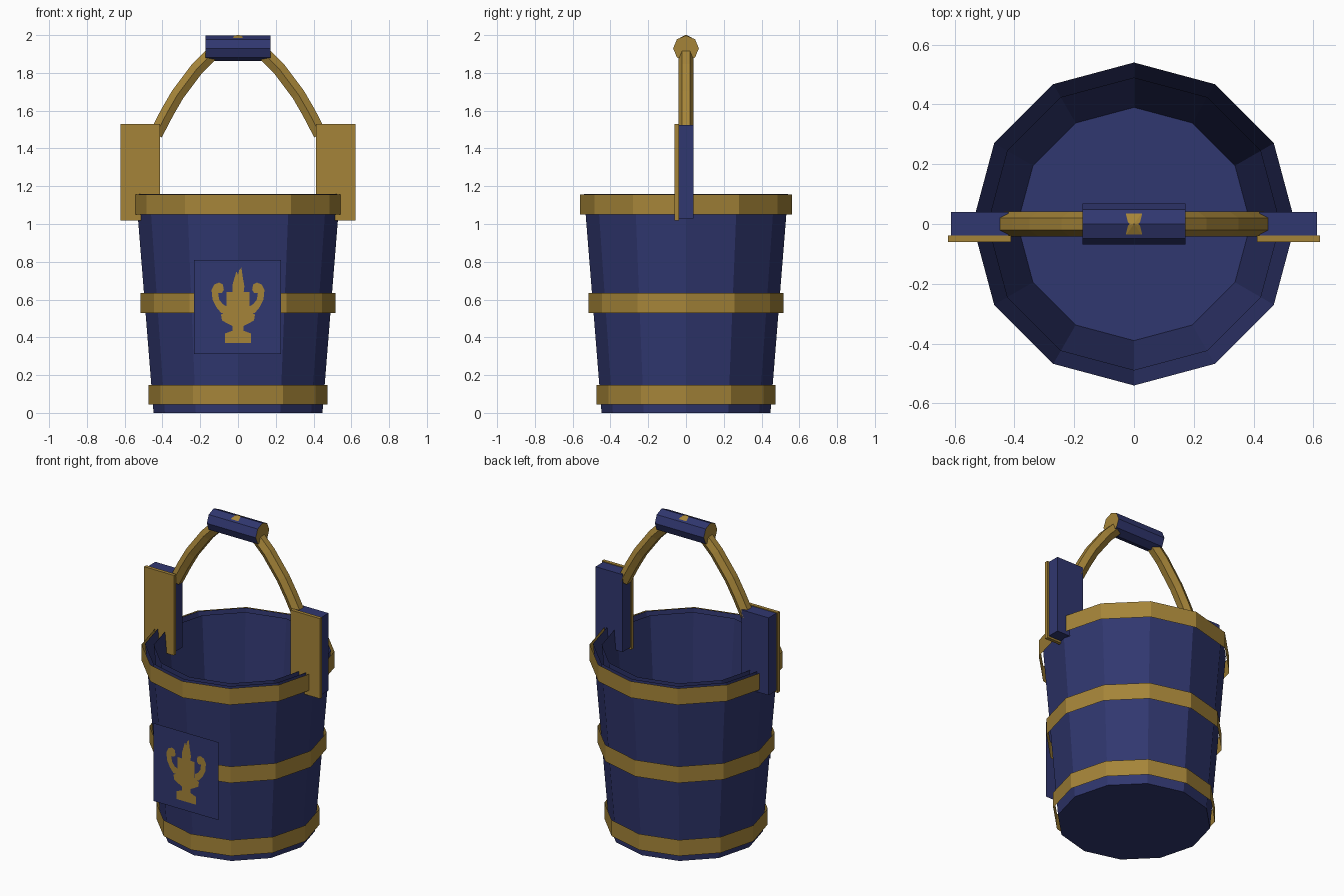
import bpy, bmesh, math
from mathutils import Vector

if "Cube" in bpy.data.objects:
    bpy.data.objects.remove(bpy.data.objects["Cube"])

def material(name, rgb):
    m = bpy.data.materials.new(name)
    m.diffuse_color = (*rgb, 1)
    m.use_nodes = True
    m.node_tree.nodes["Principled BSDF"].inputs["Base Color"].default_value = m.diffuse_color
    return m

NAVY = material("navy_paint", (0.030, 0.038, 0.160))
GOLD = material("gold_paint", (0.376, 0.231, 0.040))

def make(name, verts, faces, mats):
    me = bpy.data.meshes.new(name)
    me.from_pydata(verts, [], faces)
    for m in mats:
        me.materials.append(m)
    ob = bpy.data.objects.new(name, me)
    bpy.context.collection.objects.link(ob)
    return ob

def ring(r, z, n=12):
    return [(r * math.cos(2 * math.pi * k / n), r * math.sin(2 * math.pi * k / n), z) for k in range(n)]

def shell(name, lower, upper, mat, inward=False, cap=False):
    """Open twelve-sided sheet between two (radius, z) rings, optionally closed below."""
    faces = [(k, (k + 1) % 12, 12 + (k + 1) % 12, 12 + k) for k in range(12)]
    if cap:
        faces.append(tuple(reversed(range(12))))
    if inward:
        faces = [tuple(reversed(f)) for f in faces]
    return make(name, ring(*lower) + ring(*upper), faces, [mat])

def box(name, lo, hi, mat):
    v = [(x, y, z) for x in (lo[0], hi[0]) for y in (lo[1], hi[1]) for z in (lo[2], hi[2])]
    f = [(0, 1, 3, 2), (4, 6, 7, 5), (0, 4, 5, 1), (2, 3, 7, 6), (0, 2, 6, 4), (1, 5, 7, 3)]
    return make(name, v, f, [mat])

def tube(name, path, r, n, mats):
    """Sweep an n-sided section along a path in the xz plane; end caps use the last material."""
    verts, faces = [], []
    pts = [Vector((x, 0, z)) for x, z in path]
    for i, p in enumerate(pts):
        t = (pts[min(i + 1, len(pts) - 1)] - pts[max(i - 1, 0)]).normalized()
        up = Vector((-t.z, 0, t.x))
        for k in range(n):
            a = 2 * math.pi * k / n
            verts.append(p + Vector((0, r * math.cos(a), 0)) + up * r * math.sin(a))
    for i in range(len(pts) - 1):
        for k in range(n):
            a, b = i * n + k, i * n + (k + 1) % n
            faces.append((a, b, b + n, a + n))
    faces += [tuple(reversed(range(n))), tuple(range(len(verts) - n, len(verts)))]
    ob = make(name, verts, faces, mats)
    for f in ob.data.polygons[-2:]:
        f.material_index = len(mats) - 1
    bm = bmesh.new()
    bm.from_mesh(ob.data)
    bmesh.ops.recalc_face_normals(bm, faces=bm.faces)
    bm.to_mesh(ob.data)
    bm.free()
    return ob

def flat(name, outline, y, mat):
    """Flat front-facing sheet from an (x, z) outline."""
    ob = make(name, [(x, y, z) for x, z in outline], [tuple(range(len(outline)))], [mat])
    if ob.data.polygons[0].normal.y > 0:
        ob.data.flip_normals()
    return ob

# Bucket: outer wall with bottom, and inner wall with floor
shell("outer_wall", (0.447, 0.0), (0.54, 1.16), NAVY, cap=True)
shell("inner_wall", (0.39, 0.03), (0.49, 1.155), NAVY, inward=True, cap=True)

# Hoops: thin sheets standing off the wall
for name, r, z0, z1 in (("lower_hoop", 0.475, 0.045, 0.147),
                        ("middle_hoop", 0.515, 0.53, 0.635),
                        ("upper_hoop", 0.56, 1.05, 1.155)):
    shell(name, (r, z0), (r, z1), GOLD)

# Ears with gold front plates, and the two handle arms
arm = [(0.435, 1.475), (0.375, 1.59), (0.32, 1.685), (0.215, 1.825), (0.14, 1.90)]
for side, s in (("left", -1), ("right", 1)):
    xs = sorted((s * 0.42, s * 0.612))
    box(side + "_ear", (xs[0], -0.04, 1.03), (xs[1], 0.04, 1.525), NAVY)
    xs = sorted((s * 0.412, s * 0.622))
    box(side + "_ear_plate", (xs[0], -0.06, 1.018), (xs[1], -0.038, 1.53), GOLD)
    tube(side + "_handle_arm", [(s * x, z) for x, z in arm], 0.041, 6, [GOLD])

# Grip with gold ends and a small gold stud on top
tube("grip", [(-0.173, 1.93), (0.173, 1.93)], 0.068, 8, [NAVY, GOLD])
stud = [(0.065 * math.cos(k * math.pi / 4 + 0.39), 0.038 * math.sin(k * math.pi / 4 + 0.39), 1.984)
        for k in range(8)]
make("grip_stud", stud + [(0, 0, 2.002)], [(k, (k + 1) % 8, 8) for k in range(8)], [GOLD])

# Front panel with painted urn decoration
flat("front_panel", [(-0.232, 0.312), (0.228, 0.312), (0.228, 0.81), (-0.232, 0.81)], -0.52, NAVY)
half = [(0.07, 0.37), (0.07, 0.42), (0.03, 0.435), (0.03, 0.46), (0.06, 0.475), (0.085, 0.49),
        (0.09, 0.52), (0.06, 0.54), (0.06, 0.64)]
flat("urn_body", half + [(-x, z) for x, z in reversed(half)], -0.523, GOLD)
curl = [(0.061, 0.53), (0.09, 0.53), (0.115, 0.56), (0.135, 0.60), (0.14, 0.65), (0.125, 0.68),
        (0.10, 0.69), (0.08, 0.68), (0.075, 0.65), (0.085, 0.635), (0.105, 0.635), (0.10, 0.60),
        (0.08, 0.575), (0.061, 0.565)]
for side, s in (("left", -1), ("right", 1)):
    flat(side + "_urn_handle", [(s * x, z) for x, z in curl], -0.5235, GOLD)
flat("urn_flame", [(-0.03, 0.64), (0.03, 0.64), (0.034, 0.67), (0.025, 0.72), (0.018, 0.77),
                   (0.006, 0.755), (0.0, 0.73), (-0.008, 0.75), (-0.02, 0.71), (-0.03, 0.675)],
     -0.5235, GOLD)
